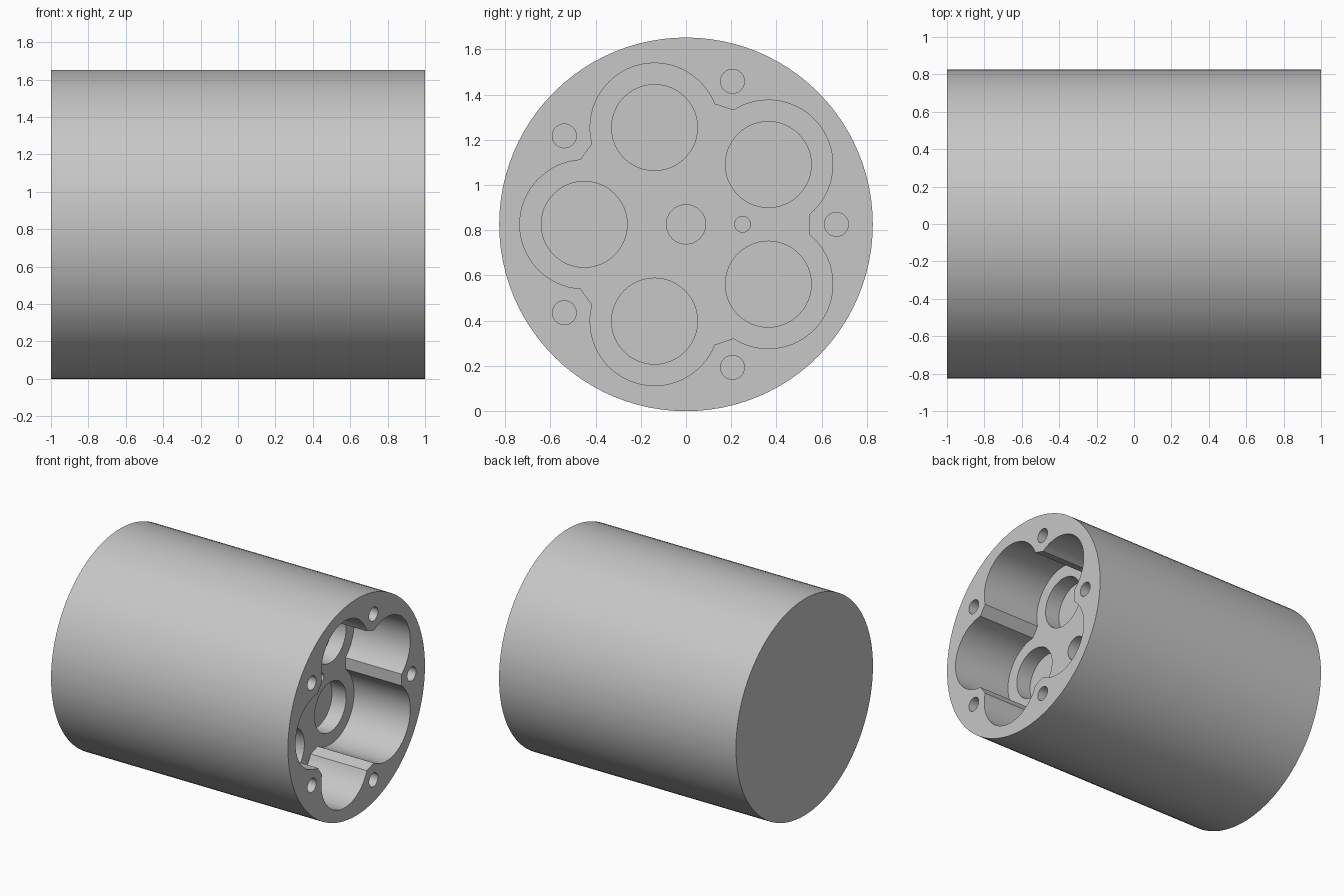
import bpy
import bmesh
from math import sin, cos, tau, radians

if "Cube" in bpy.data.objects:
    bpy.data.objects.remove(bpy.data.objects["Cube"], do_unlink=True)

RADIUS = 0.826      # housing radius, also the height of its axis
FACE = 1.0          # open end of the housing
FLOOR = 0.525       # floor of the lobed pocket
RING = 0.45         # distance of the lobes from the axis

metal = bpy.data.materials.new("light grey metal")
metal.use_nodes = True
grey = (0.57, 0.57, 0.57, 1)
metal.diffuse_color = grey
metal.node_tree.nodes["Principled BSDF"].inputs["Base Color"].default_value = grey


def circle(radius, sides, y=0, z=0):
    return [(y + radius * cos(tau * i / sides), z + radius * sin(tau * i / sides))
            for i in range(sides)]


def polar(radius, angle):
    return radius * cos(angle), radius * sin(angle)


def prism(name, outline, x0, x1):
    """Extrude a closed (y, z) outline along the housing axis."""
    bm = bmesh.new()
    base = bm.faces.new([bm.verts.new((x0, y, z + RADIUS)) for y, z in outline])
    side = bmesh.ops.extrude_face_region(bm, geom=[base])["geom"]
    bmesh.ops.translate(bm, vec=(x1 - x0, 0, 0),
                        verts=[v for v in side if isinstance(v, bmesh.types.BMVert)])
    bmesh.ops.recalc_face_normals(bm, faces=bm.faces)
    mesh = bpy.data.meshes.new(name)
    bm.to_mesh(mesh)
    bm.free()
    mesh.materials.append(metal)
    obj = bpy.data.objects.new(name, mesh)
    bpy.context.collection.objects.link(obj)
    return obj


# Solid housing
housing = prism("housing", circle(RADIUS, 96), -1, FACE)

# Five-lobed pocket: arcs joined by short flats
lobe_angles = [tau * (i + 0.5) / 5 for i in range(5)]
outline = []
for a in lobe_angles:
    cy, cz = polar(RING, a)
    for k in range(33):
        dy, dz = polar(0.285, a + radians(86.6) * (k / 16 - 1))
        outline.append((cy + dy, cz + dz))
cutters = [prism("pocket_cutter", outline, FLOOR, FACE + 0.1)]

# Round seats in the lobes and screw holes in the rim
for a in lobe_angles:
    cutters.append(prism("seat_cutter", circle(0.19, 48, *polar(RING, a)),
                         FLOOR - 0.12, FLOOR + 0.1))
    cutters.append(prism("screw_hole_cutter",
                         circle(0.053, 24, *polar(0.665, a - tau / 10)),
                         FACE - 0.3, FACE + 0.1))

# Shaft hole and small pin hole in the pocket floor
cutters.append(prism("shaft_hole_cutter", circle(0.087, 32), FLOOR - 0.2, FLOOR + 0.1))
cutters.append(prism("pin_hole_cutter", circle(0.035, 24, 0.25, 0), FLOOR - 0.12, FLOOR + 0.1))

# Cut everything out, then drop the cutters
bpy.ops.object.select_all(action="DESELECT")
housing.select_set(True)
bpy.context.view_layer.objects.active = housing
for cutter in cutters:
    cut = housing.modifiers.new("cut", "BOOLEAN")
    cut.operation = "DIFFERENCE"
    cut.solver = "EXACT"
    cut.object = cutter
    bpy.ops.object.modifier_apply(modifier=cut.name)
    bpy.data.objects.remove(cutter, do_unlink=True)

bpy.ops.object.shade_smooth_by_angle(angle=radians(30))
